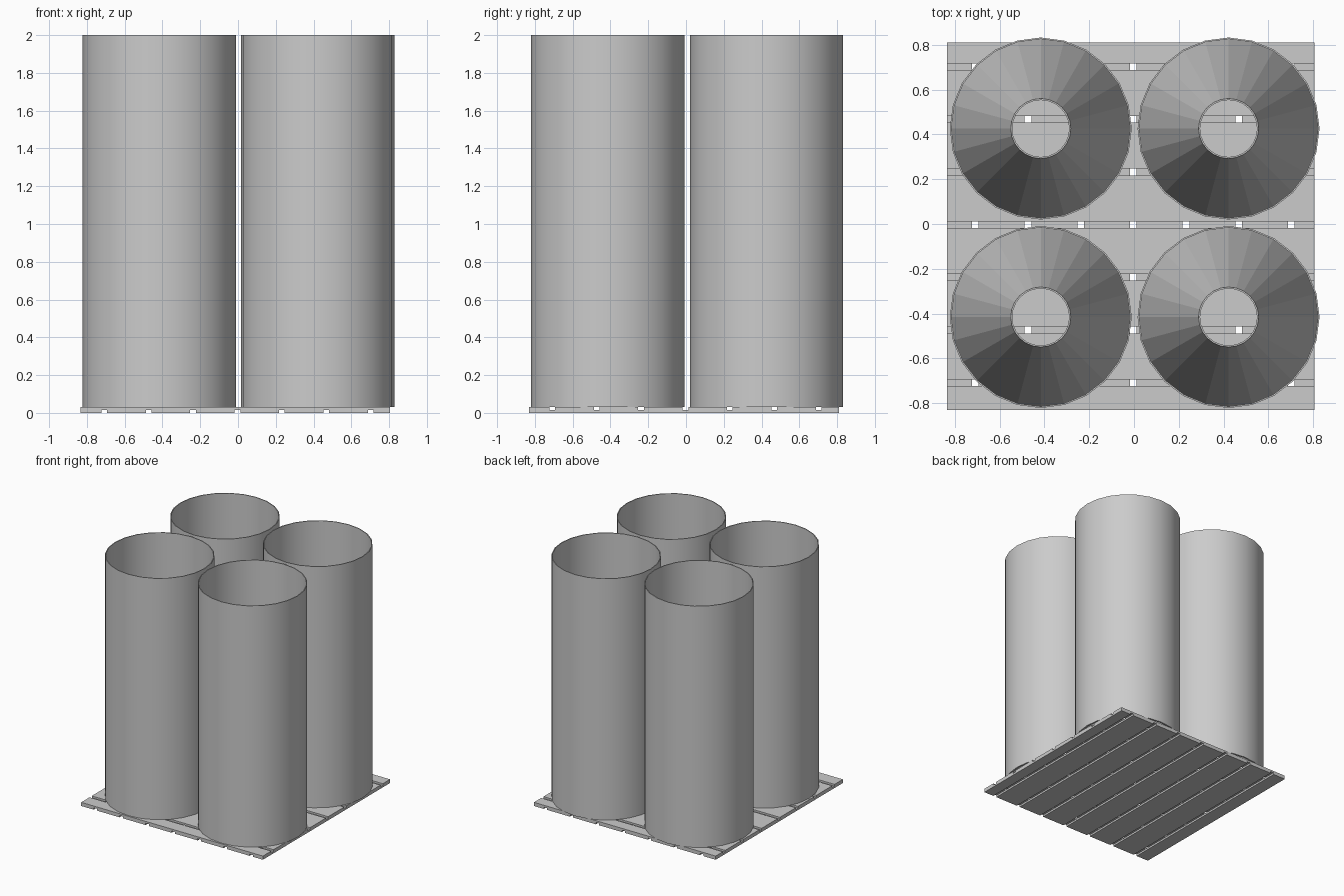
import bpy
import bmesh
import math

cube = bpy.data.objects.get("Cube")
if cube:
    bpy.data.objects.remove(cube, do_unlink=True)

grey = bpy.data.materials.new("light_grey")
grey.use_nodes = True
colour = (0.6, 0.6, 0.6, 1)
grey.diffuse_color = colour
grey.node_tree.nodes["Principled BSDF"].inputs["Base Color"].default_value = colour

SIDES = 24
BASE, TOP = 0.03, 2.0
WALL = 0.007


def finish(name, bm):
    bmesh.ops.recalc_face_normals(bm, faces=bm.faces)
    mesh = bpy.data.meshes.new(name)
    bm.to_mesh(mesh)
    bm.free()
    mesh.materials.append(grey)
    obj = bpy.data.objects.new(name, mesh)
    bpy.context.collection.objects.link(obj)
    return obj


def ring_solid(name, profile, centre):
    """Revolve a closed (radius, height) profile around a vertical axis."""
    bm = bmesh.new()
    rings = []
    for r, z in profile:
        ring = []
        for i in range(SIDES):
            a = math.tau * i / SIDES
            ring.append(bm.verts.new((r * math.cos(a), r * math.sin(a), z)))
        rings.append(ring)
    for k, ring in enumerate(rings):
        after = rings[(k + 1) % len(rings)]
        for i in range(SIDES):
            j = (i + 1) % SIDES
            bm.faces.new((ring[i], ring[j], after[j], after[i]))
    obj = finish(name, bm)
    obj.location = (centre[0], centre[1], 0)
    return obj


def smooth(obj):
    bpy.ops.object.select_all(action="DESELECT")
    obj.select_set(True)
    bpy.context.view_layer.objects.active = obj
    bpy.ops.object.shade_smooth_by_angle(angle=math.radians(35))


def plank_layer(name, axis, start, end, low, high, z0, z1):
    """Row of boards split by narrow gaps along one axis."""
    gaps = [0.235 * k - 0.003 for k in range(-3, 4)]
    starts = [start] + [g + 0.015 for g in gaps]
    ends = [g - 0.015 for g in gaps] + [end]
    bm = bmesh.new()
    for a, b in zip(starts, ends):
        spans = [(a, b), (low, high)] if axis == 0 else [(low, high), (a, b)]
        spans.append((z0, z1))
        verts = bmesh.ops.create_cube(bm, size=1)["verts"]
        for v in verts:
            v.co = [lo if c < 0 else hi for c, (lo, hi) in zip(v.co, spans)]
    return finish(name, bm)


# Two crossed layers of boards
X0, X1, Y0, Y1 = -0.835, 0.806, -0.83, 0.81
plank_layer("lower_boards", 0, X0, X1, Y0, Y1, 0, BASE / 2)
plank_layer("upper_boards", 1, Y0, Y1, X0, X1, BASE / 2, BASE)

# Four open tubes, each with a hollow tapered core inside
R, HOLE, CORE_TOP = 0.406, 0.134, 1.5
for side, x in (("right", -0.416), ("left", 0.422)):
    for end, y in (("front", -0.415), ("back", 0.426)):
        tube = ring_solid(f"{end}_{side}_tube",
                          [(R, BASE), (R, TOP), (R - WALL, TOP), (R - WALL, BASE)],
                          (x, y))
        smooth(tube)
        foot = R - WALL
        ring_solid(f"{end}_{side}_core",
                   [(foot, BASE), (HOLE, CORE_TOP),
                    (HOLE - WALL, CORE_TOP), (foot - WALL, BASE)], (x, y))
